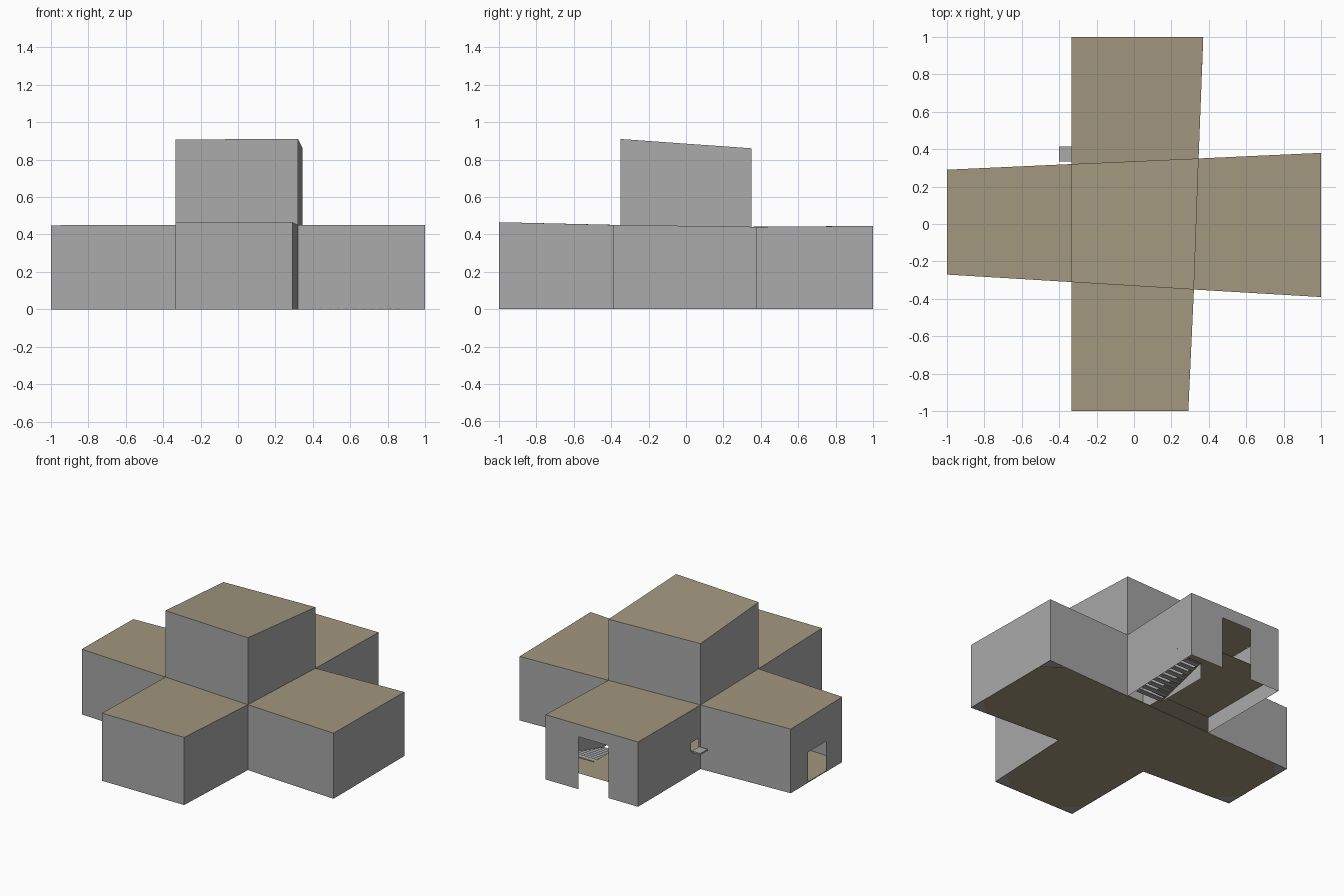
import bpy, bmesh
from mathutils import Vector

if "Cube" in bpy.data.objects:
    bpy.data.objects.remove(bpy.data.objects["Cube"], do_unlink=True)


def make_material(name, rgb):
    m = bpy.data.materials.new(name)
    m.use_nodes = True
    m.diffuse_color = (*rgb, 1)
    m.node_tree.nodes["Principled BSDF"].inputs["Base Color"].default_value = (*rgb, 1)
    return m


GRAY = make_material("wall gray", (0.40, 0.40, 0.40))
TAN = make_material("roof tan", (0.36, 0.31, 0.21))


def finish(name, bm, mat):
    bmesh.ops.remove_doubles(bm, verts=bm.verts, dist=0.0005)
    mesh = bpy.data.meshes.new(name)
    bm.to_mesh(mesh)
    bm.free()
    mesh.materials.append(mat)
    ob = bpy.data.objects.new(name, mesh)
    bpy.context.collection.objects.link(ob)
    return ob


def add_face(bm, pts):
    return bm.faces.new([bm.verts.new(p) for p in pts])


def wall(bm, p, q, top, base=lambda y: 0.0, opening=None):
    """Upright panel from p to q; opening = (start, end, sill, head), along the panel."""
    p, q = Vector(p), Vector(q)

    def strip(s, e, low, high):
        a, b = p.lerp(q, s), p.lerp(q, e)
        add_face(bm, [(a.x, a.y, low(a.y)), (b.x, b.y, low(b.y)),
                      (b.x, b.y, high(b.y)), (a.x, a.y, high(a.y))])

    if not opening:
        strip(0, 1, base, top)
        return
    s, e, sill, head = opening
    strip(0, s, base, top)
    strip(e, 1, base, top)
    strip(s, e, lambda y: head, top)
    if sill > 0:
        strip(s, e, base, lambda y: sill)


def box(name, lo, hi, mat):
    bm = bmesh.new()
    bmesh.ops.create_cube(bm, size=1)
    lo, hi = Vector(lo), Vector(hi)
    for v in bm.verts:
        v.co = Vector([(lo[i] + hi[i]) / 2 + v.co[i] * (hi[i] - lo[i]) for i in range(3)])
    return finish(name, bm, mat)


# Plan: the four inner corners and the ends of the four wings
FL, FR, BR, BL = (-.335, -.31), (.32, -.35), (.345, .35), (-.335, .32)
front_end = ((-.335, -1), (.29, -1))
right_end = ((1, -.39), (1, .38))
back_end = ((.37, 1), (-.335, 1))
left_end = ((-1, .29), (-1, -.27))


def wing_top(y):
    if y < -.35:
        return .45 - .023 * (y + .35)
    if y > .35:
        return .44 + .008 * (y - .35)
    return .445 - .014 * y


def tower_top(y):
    return .885 - .071 * y


# Wings: inner start corner, outer end, inner finish corner, openings per panel
wings = {
    "front_wing": (FL, front_end, FR, {}),
    "side_wing_a": (FR, right_end, BR, {}),
    "back_wing": (BR, back_end, BL, {1: (.355, .68, 0, .36), 2: (.85, .97, .16, .22)}),
    "side_wing_b": (BL, left_end, FL, {1: (.34, .68, 0, .21)}),
}
for name, (a, (b, c), d, openings) in wings.items():
    bm = bmesh.new()
    pts = [a, b, c, d]
    for i in range(3):
        wall(bm, pts[i], pts[i + 1], wing_top, opening=openings.get(i))
    finish(name + "_walls", bm, GRAY)
    bm = bmesh.new()
    add_face(bm, [(x, y, wing_top(y)) for x, y in pts])
    finish(name + "_roof", bm, TAN)

# Central tower
core = [FL, FR, BR, BL]
bm = bmesh.new()
for i in range(4):
    wall(bm, core[i], core[(i + 1) % 4], tower_top, base=wing_top)
finish("tower_walls", bm, GRAY)
bm = bmesh.new()
add_face(bm, [(x, y, tower_top(y)) for x, y in core])
finish("tower_roof", bm, TAN)

# Ground floor under three wings, with a tan panel whose corners are cut
outline = [FL, *front_end, FR, *right_end, BR, BL, *left_end]
bm = bmesh.new()
add_face(bm, [(x, y, .004) for x, y in outline])
finish("ground_floor_border", bm, GRAY)

bm = bmesh.new()
face = add_face(bm, [(x, y, .001) for x, y in outline])
ring = bmesh.ops.inset_region(bm, faces=[face], thickness=.025, use_even_offset=True)["faces"]
bmesh.ops.delete(bm, geom=ring, context='FACES')
outer = [v for v in bm.verts if max(abs(v.co.x), abs(v.co.y)) > .9]
bmesh.ops.bevel(bm, geom=outer, offset=.12, segments=1, affect='VERTICES')
up = bmesh.ops.extrude_face_region(bm, geom=bm.faces[:], use_keep_orig=True)["geom"]
for v in up:
    if isinstance(v, bmesh.types.BMVert):
        v.co.z = .007
bmesh.ops.recalc_face_normals(bm, faces=bm.faces)
finish("ground_floor_panel", bm, TAN)

# Raised floor in the back wing, leaving a stairwell
RISE, WELL_X, WELL_Y = .11, .136, .81
bm = bmesh.new()
add_face(bm, [(x, y, RISE) for x, y in [
    BL, (WELL_X, .34), (WELL_X, WELL_Y), (.363, WELL_Y), (.37, 1), (-.335, 1)]])
finish("raised_floor", bm, TAN)

# Stairs up to the raised floor, with a side panel
STEPS, START = 9, .42
run = (WELL_Y - START) / STEPS
for i in range(STEPS):
    y, z = START + i * run, RISE * (i + 1) / STEPS
    box(f"stair_tread_{i + 1}", (WELL_X, y, z - .006), (.335, y + run * .8, z), GRAY)
bm = bmesh.new()
add_face(bm, [(WELL_X, START, 0), (WELL_X, WELL_Y, 0), (WELL_X, WELL_Y, RISE)])
finish("stair_side", bm, GRAY)

# Small ledge outside the side opening
box("window_ledge", (-.4, .335, .15), (-.335, .415, .16), GRAY)
